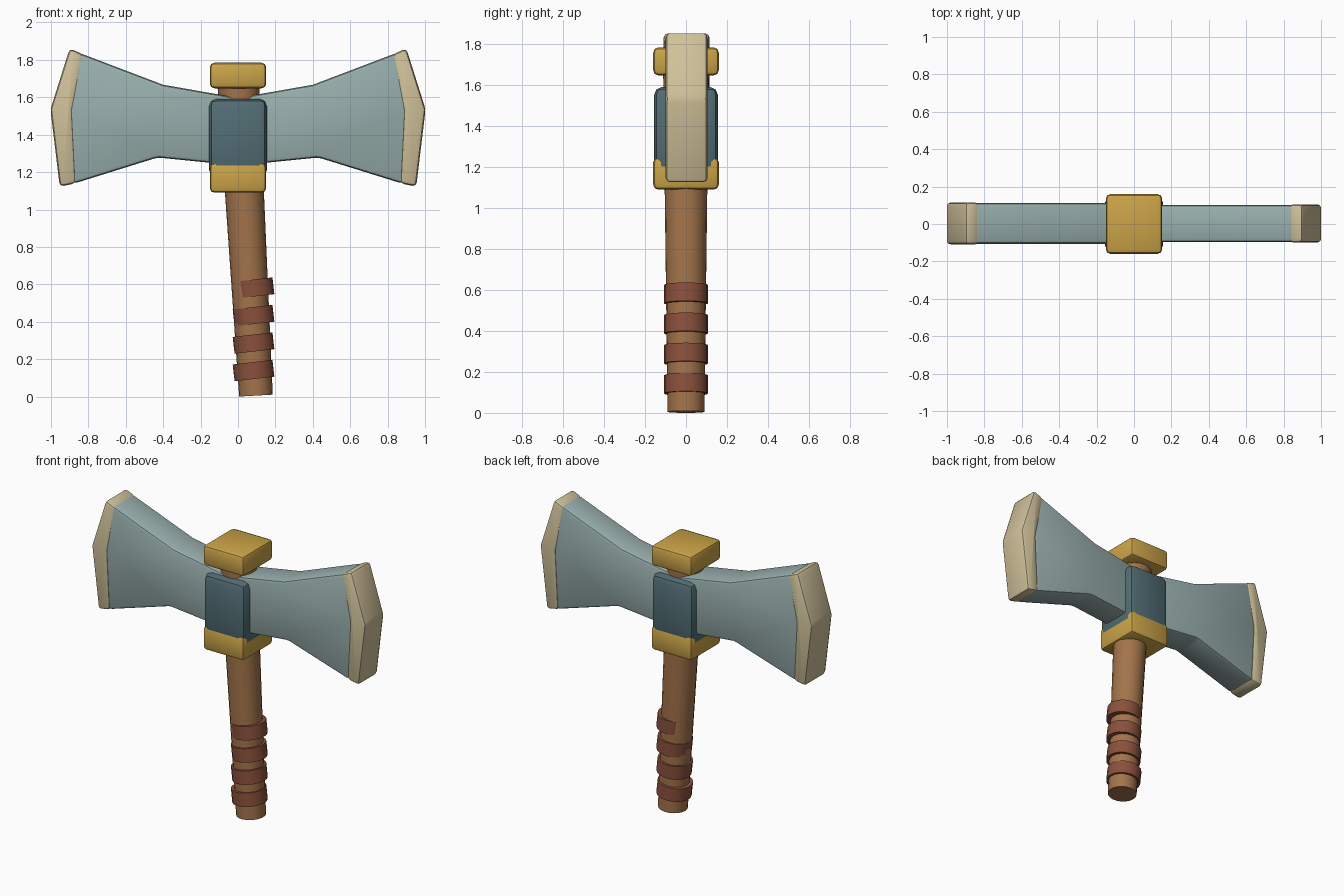
import bpy, bmesh, math
from mathutils import Vector

if "Cube" in bpy.data.objects:
    bpy.data.objects.remove(bpy.data.objects["Cube"])


def material(name, r, g, b):
    m = bpy.data.materials.new(name)
    lin = [((c / 255 + 0.055) / 1.055) ** 2.4 for c in (r, g, b)]
    m.diffuse_color = (*lin, 1)
    m.use_nodes = True
    m.node_tree.nodes["Principled BSDF"].inputs["Base Color"].default_value = m.diffuse_color
    return m


STEEL = material("pale steel", 152, 175, 173)
CREAM = material("cream edge", 208, 193, 154)
GOLD = material("gold", 203, 164, 72)
WOOD = material("wood", 163, 116, 75)
LEATHER = material("leather", 138, 80, 60)
DARK = material("dark steel", 82, 109, 116)


def finish(name, bm, mat, bevel=0.0, segments=2):
    bmesh.ops.recalc_face_normals(bm, faces=bm.faces[:])
    if bevel:
        sharp = [e for e in bm.edges if e.calc_face_angle(0) > 0.3]
        bmesh.ops.bevel(bm, geom=sharp, offset=bevel, segments=segments,
                        profile=0.5, affect='EDGES', clamp_overlap=True)
    me = bpy.data.meshes.new(name)
    bm.to_mesh(me)
    bm.free()
    me.materials.append(mat)
    ob = bpy.data.objects.new(name, me)
    bpy.context.collection.objects.link(ob)
    bpy.context.view_layer.objects.active = ob
    ob.select_set(True)
    bpy.ops.object.shade_smooth_by_angle(angle=math.radians(30))
    ob.select_set(False)
    return ob


def slab(name, pts, side, half, mat, bevel, y=0.003):
    """Extrude an x-z outline through y, mirrored by side."""
    bm = bmesh.new()
    face = bm.faces.new([bm.verts.new((side * x, y - half, z)) for x, z in pts])
    ext = bmesh.ops.extrude_face_region(bm, geom=[face])
    verts = [v for v in ext["geom"] if isinstance(v, bmesh.types.BMVert)]
    bmesh.ops.translate(bm, verts=verts, vec=(0, 2 * half, 0))
    return finish(name, bm, mat, bevel)


def box(name, hx, hy, z0, z1, mat, bevel):
    bm = bmesh.new()
    bmesh.ops.create_cube(bm, size=1)
    for v in bm.verts:
        v.co = (v.co.x * 2 * hx, v.co.y * 2 * hy, z0 + (v.co.z + 0.5) * (z1 - z0))
    return finish(name, bm, mat, bevel)


def cylinder(name, r0, r1, depth, centre, tilt, mat):
    bm = bmesh.new()
    bmesh.ops.create_cone(bm, cap_ends=True, segments=20, radius1=r0,
                          radius2=r1, depth=depth)
    ob = finish(name, bm, mat)
    ob.location = centre
    ob.rotation_euler = (0, tilt, 0)
    return ob


# Twin blades and their cream cutting edges
BLADE = [(0, 1.597), (0.40, 1.667), (0.85, 1.838), (0.90, 1.53),
         (0.88, 1.138), (0.43, 1.278), (0, 1.235)]
EDGE = [(0.825, 1.828), (0.90, 1.862), (1.003, 1.535), (0.953, 1.122),
        (0.866, 1.14), (0.885, 1.53)]
for tag, side, half in (("left", -1, 0.109), ("right", 1, 0.099)):
    slab(tag + "_blade", BLADE, side, half, STEEL, 0.02)
    slab(tag + "_cutting_edge", EDGE, side, half + 0.003, CREAM, 0.022)

# Leaning wooden handle
low, high = Vector((0.096, 0, 0.005)), Vector((0.0, 0, 1.70))
axis = high - low
cylinder("handle", 0.09, 0.112, axis.length, (low + high) / 2,
         math.atan2(axis.x, axis.z), WOOD)

# Socket, collar and cap
box("socket", 0.154, 0.156, 1.17, 1.592, DARK, 0.04)
box("collar", 0.151, 0.16, 1.09, 1.25, GOLD, 0.025)
box("cap", 0.151, 0.16, 1.648, 1.785, GOLD, 0.025)

# Leather grip bands
for i in range(4):
    cylinder(f"grip_band_{i + 1}", 0.107, 0.107, 0.09,
             (0.083, 0, 0.139 + 0.147 * i), math.radians(-6.5), LEATHER)
